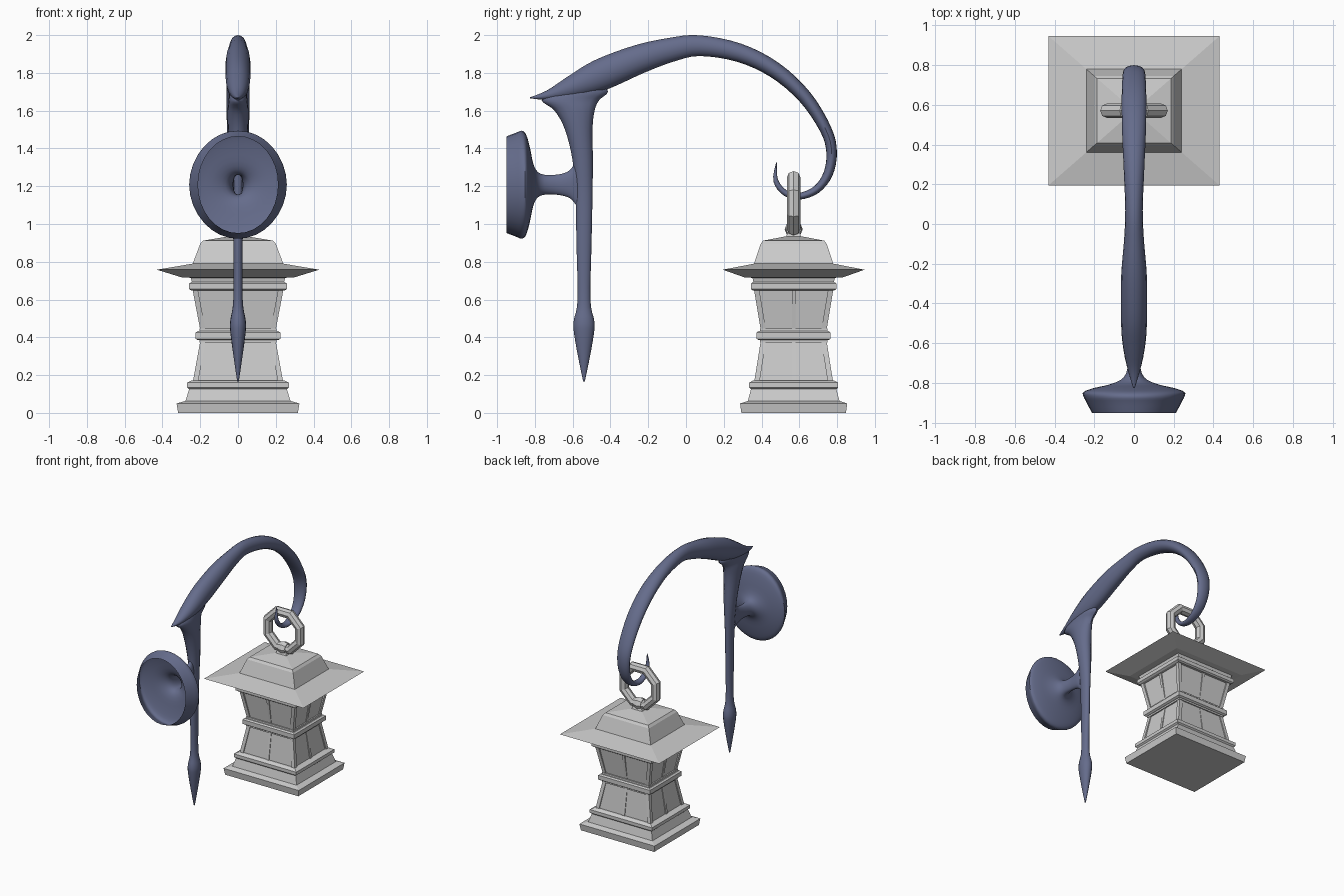
import bpy, bmesh, math
from mathutils import Vector

iron = bpy.data.materials.new("blue_iron")
iron.diffuse_color = (0.13, 0.15, 0.26, 1)

CY, RATIO = 0.57, 0.873      # lantern centre in y, depth / width


def loft(name, rings, caps=(True, True), mat=None, smooth=False):
    """Skin a list of equal-length vertex rings."""
    bm = bmesh.new()
    vs = [[bm.verts.new(p) for p in ring] for ring in rings]
    n = len(vs[0])
    for a, b in zip(vs, vs[1:]):
        for i in range(n):
            j = (i + 1) % n
            bm.faces.new((a[i], a[j], b[j], b[i]))
    if caps[0]:
        bm.faces.new(vs[0][::-1])
    if caps[1]:
        bm.faces.new(vs[-1])
    bmesh.ops.recalc_face_normals(bm, faces=bm.faces)
    me = bpy.data.meshes.new(name)
    bm.to_mesh(me)
    bm.free()
    ob = bpy.data.objects.new(name, me)
    bpy.context.collection.objects.link(ob)
    if mat:
        me.materials.append(mat)
    if smooth:
        bpy.ops.object.select_all(action='DESELECT')
        ob.select_set(True)
        bpy.context.view_layer.objects.active = ob
        bpy.ops.object.shade_smooth_by_angle(angle=math.radians(40))
    return ob


def rect(hx, hy, z, cx=0.0, cy=CY):
    return [(cx + sx * hx, cy + sy * hy, z) for sx, sy in ((-1, -1), (1, -1), (1, 1), (-1, 1))]


def tier(name, profile):
    """Square-plan lantern part from (half width, z) pairs."""
    return loft(name, [rect(w, w * RATIO, z) for w, z in profile])


def spline(keys, steps):
    """Catmull-Rom interpolation of tuples."""
    k = [Vector(p) for p in keys]
    k = [k[0]] + k + [k[-1]]
    out = []
    for i in range(1, len(k) - 2):
        a, b, c, d = k[i - 1:i + 3]
        for s in range(steps):
            t = s / steps
            out.append(0.5 * (2 * b + (c - a) * t + (2 * a - 5 * b + 4 * c - d) * t * t
                              + (3 * b - a - 3 * c + d) * t ** 3))
    return out + [k[-1]]


def sweep(name, keys, steps=4, sides=16, normal=None, caps=(True, True)):
    """Elliptical tube in the yz plane; keys are (y, z, in-plane radius, x radius)."""
    pts = spline(keys, steps)
    rings = []
    for i, p in enumerate(pts):
        a, b = pts[max(i - 1, 0)], pts[min(i + 1, len(pts) - 1)]
        n = normal or Vector((-(b[1] - a[1]), b[0] - a[0])).normalized()
        r, rx = max(p[2], 0.001), max(p[3], 0.001)
        ring = []
        for s in range(sides):
            t = 2 * math.pi * s / sides
            ring.append((rx * math.sin(t), p[0] + n[0] * r * math.cos(t), p[1] + n[1] * r * math.cos(t)))
        rings.append(ring)
    return loft(name, rings, caps, iron, True)


# Curved arm: rear spike, arch and hook
sweep("hook_arm", [
    (-0.825, 1.668, 0.003, 0.004), (-0.73, 1.682, 0.026, 0.032), (-0.60, 1.725, 0.062, 0.058),
    (-0.45, 1.79, 0.084, 0.066), (-0.25, 1.872, 0.077, 0.064), (-0.08, 1.922, 0.064, 0.050),
    (0.07, 1.944, 0.055, 0.044), (0.28, 1.907, 0.049, 0.052), (0.47, 1.815, 0.043, 0.060),
    (0.63, 1.672, 0.037, 0.062), (0.74, 1.50, 0.031, 0.058), (0.771, 1.38, 0.028, 0.052),
    (0.752, 1.265, 0.025, 0.044), (0.69, 1.182, 0.021, 0.036), (0.60, 1.147, 0.018, 0.028),
    (0.525, 1.165, 0.016, 0.022), (0.475, 1.23, 0.013, 0.016), (0.479, 1.325, 0.002, 0.003)])

# Upright post with pointed drop, flaring into the arm
sweep("post", [
    (-0.54, 0.165, 0.004, 0.004), (-0.54, 0.30, 0.032, 0.024), (-0.54, 0.43, 0.054, 0.041),
    (-0.54, 0.49, 0.054, 0.041), (-0.54, 0.60, 0.034, 0.025), (-0.54, 0.90, 0.040, 0.025),
    (-0.54, 1.15, 0.045, 0.029), (-0.547, 1.34, 0.054, 0.042), (-0.568, 1.50, 0.073, 0.053),
    (-0.590, 1.60, 0.106, 0.055), (-0.612, 1.655, 0.152, 0.050), (-0.555, 1.70, 0.142, 0.045),
    (-0.50, 1.75, 0.05, 0.03)], normal=(1, 0))

# Hollow wall plate running into a flattened stem
sweep("wall_plate", [
    (-0.95, 1.208, 0.256, 0.212), (-0.90, 1.208, 0.275, 0.238), (-0.868, 1.208, 0.286, 0.254),
    (-0.845, 1.208, 0.262, 0.254), (-0.825, 1.208, 0.19, 0.20), (-0.805, 1.208, 0.10, 0.115),
    (-0.77, 1.208, 0.058, 0.050), (-0.70, 1.208, 0.052, 0.028), (-0.64, 1.209, 0.062, 0.026),
    (-0.605, 1.213, 0.084, 0.026), (-0.575, 1.22, 0.13, 0.022)],
    sides=32, steps=3, normal=(0, 1), caps=(False, False))

# Lantern tiers
tier("base", [(0.317, 0.0), (0.325, 0.05), (0.278, 0.063), (0.258, 0.128)])
tier("lower_band", [(0.258, 0.125), (0.270, 0.135), (0.270, 0.16), (0.245, 0.172)])
tier("lower_panes", [(0.229, 0.16), (0.190, 0.40)])
tier("middle_band_neck", [(0.205, 0.372), (0.205, 0.448)])
tier("middle_band", [(0.212, 0.385), (0.224, 0.392), (0.224, 0.425), (0.212, 0.434)])
tier("upper_panes", [(0.190, 0.42), (0.230, 0.67)])
tier("upper_band", [(0.247, 0.648), (0.260, 0.656), (0.260, 0.684), (0.245, 0.694)])
tier("roof", [(0.236, 0.66), (0.250, 0.715), (0.300, 0.718), (0.43, 0.758), (0.240, 0.79),
              (0.200, 0.895), (0.185, 0.912), (0.045, 0.935), (0.034, 0.96)])

# Corner posts and centre glazing bars on both tiers
for tag, (w0, z0), (w1, z1) in (("lower", (0.238, 0.17), (0.199, 0.385)),
                                ("upper", (0.199, 0.435), (0.241, 0.655))):
    for sx in (-1, 1):
        for sy in (-1, 1):
            loft(tag + "_corner_post",
                 [rect(0.014, 0.014, z, sx * (w - 0.014), CY + sy * (w * RATIO - 0.014))
                  for w, z in ((w0, z0), (w1, z1))])
    for dx, dy in ((1, 0), (-1, 0), (0, 1), (0, -1)):
        loft(tag + "_glazing_bar",
             [rect(0.010, 0.010, z, dx * (w - 0.013), CY + dy * (w * RATIO - 0.013))
              for w, z in ((w0, z0), (w1, z1))])

# Octagonal hanging ring and the small eye that holds it
bpy.ops.mesh.primitive_torus_add(major_segments=8, minor_segments=8, major_radius=0.148, minor_radius=0.036,
                                 location=(0, CY, 1.11), rotation=(math.pi / 2, math.pi / 8, 0))
bpy.context.object.name = "hanging_ring"
bpy.ops.mesh.primitive_torus_add(major_segments=8, minor_segments=6, major_radius=0.034, minor_radius=0.014,
                                 location=(0, CY, 0.972), rotation=(0, math.pi / 2, 0))
eye = bpy.context.object
eye.name = "roof_eye"
eye.scale = (1, 1, 2.5)
